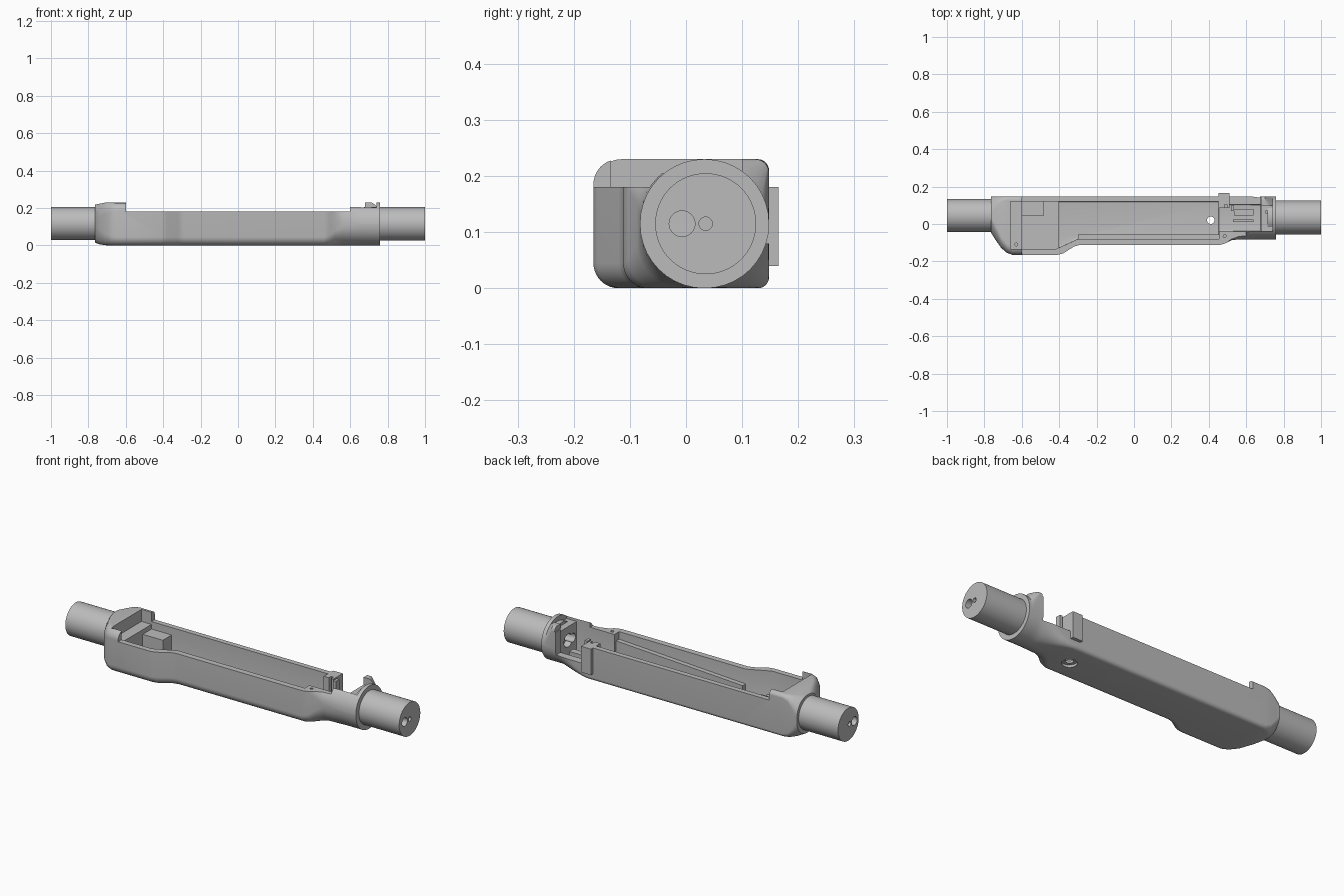
import bpy, bmesh, math
from mathutils import Matrix, Vector

old = bpy.data.objects.get("Cube")
if old:
    bpy.data.objects.remove(old, do_unlink=True)

grey = bpy.data.materials.new("plain_grey")
grey.use_nodes = True
grey.diffuse_color = (0.5, 0.5, 0.5, 1)
grey.node_tree.nodes["Principled BSDF"].inputs["Base Color"].default_value = (0.5, 0.5, 0.5, 1)


def finish(name, bm):
    bmesh.ops.recalc_face_normals(bm, faces=bm.faces)
    me = bpy.data.meshes.new(name)
    bm.to_mesh(me)
    bm.free()
    me.materials.append(grey)
    ob = bpy.data.objects.new(name, me)
    bpy.context.collection.objects.link(ob)
    return ob


def box(name, x, y, z, drop=0):
    # Box whose top may drop toward -x
    bm = bmesh.new()
    size = [b - a for a, b in (x, y, z)]
    mid = Vector([(a + b) / 2 for a, b in (x, y, z)])
    bmesh.ops.create_cube(bm, size=1, matrix=Matrix.Translation(mid) @ Matrix.Diagonal((*size, 1)))
    for v in bm.verts:
        if v.co.x < mid.x and v.co.z > mid.z:
            v.co.z -= drop
    return finish(name, bm)


def rod(name, r, start, end, sides=64):
    a, b = Vector(start), Vector(end)
    turn = (b - a).to_track_quat("Z", "Y").to_matrix().to_4x4()
    bm = bmesh.new()
    bmesh.ops.create_cone(bm, cap_ends=True, segments=sides, radius1=r, radius2=r,
                          depth=(b - a).length, matrix=Matrix.Translation((a + b) / 2) @ turn)
    return finish(name, bm)


def prism(name, outline, z0, z1, fillet):
    # Upright prism with rounded lower edges
    bm = bmesh.new()
    base = bm.faces.new([bm.verts.new((x, y, z0)) for x, y in outline])
    lower = list(base.edges)
    top = bmesh.ops.extrude_face_region(bm, geom=[base], use_keep_orig=True)
    bmesh.ops.translate(bm, vec=(0, 0, z1 - z0),
                        verts=[g for g in top["geom"] if isinstance(g, bmesh.types.BMVert)])
    bmesh.ops.recalc_face_normals(bm, faces=bm.faces)
    bmesh.ops.bevel(bm, geom=lower, offset=fillet, segments=4, profile=0.5, affect="EDGES")
    return finish(name, bm)


def section(x, y0, y1, z0, z1, rf, rbt, rbb):
    # Rounded rectangle across the body: front corners, back top and back bottom radii
    pts = []
    for cy, cz, r, start in ((y1 - rbt, z1 - rbt, rbt, 0), (y0 + rf, z1 - rf, rf, 90),
                             (y0 + rf, z0 + rf, rf, 180), (y1 - rbb, z0 + rbb, rbb, 270)):
        for i in range(11):
            a = math.radians(start + 9 * i)
            pts.append((x, cy + r * math.cos(a), cz + r * math.sin(a)))
    return pts


def loft(name, rings):
    bm = bmesh.new()
    loops = [[bm.verts.new(p) for p in ring] for ring in rings]
    n = len(loops[0])
    for a, b in zip(loops, loops[1:]):
        for i in range(n):
            j = (i + 1) % n
            bm.faces.new((a[i], a[j], b[j], b[i]))
    bm.faces.new(loops[0])
    bm.faces.new(loops[-1])
    return finish(name, bm)


def cut(ob, cutters):
    bpy.context.view_layer.objects.active = ob
    for c in cutters:
        c.hide_render = True
        m = ob.modifiers.new("cut", "BOOLEAN")
        m.operation, m.solver, m.object = "DIFFERENCE", "EXACT", c
        bpy.ops.object.modifier_apply(modifier=m.name)
    for c in cutters:
        bpy.data.objects.remove(c, do_unlink=True)


# Outer shell, from the narrow end through the wide pocket to the round collar
BACK = 0.148
body = loft("body_shell", [section(*s) for s in (
    (-0.765, -0.045, BACK, 0.015, 0.218, 0.095, 0.09, 0.09),
    (-0.74, -0.085, BACK, 0.006, 0.223, 0.08, 0.06, 0.06),
    (-0.71, -0.128, BACK, 0.001, 0.229, 0.06, 0.03, 0.03),
    (-0.68, -0.154, BACK, 0, 0.23, 0.05, 0.02, 0.02),
    (-0.65, -0.165, BACK, 0, 0.23, 0.045, 0.02, 0.02),
    (-0.41, -0.165, BACK, 0, 0.23, 0.045, 0.02, 0.02),
    (-0.38, -0.158, BACK, 0, 0.23, 0.045, 0.02, 0.02),
    (-0.32, -0.12, BACK, 0, 0.23, 0.045, 0.02, 0.02),
    (-0.29, -0.112, BACK, 0, 0.23, 0.045, 0.02, 0.02),
    (0.46, -0.112, BACK, 0, 0.23, 0.045, 0.02, 0.02),
    (0.49, -0.103, BACK, 0, 0.23, 0.055, 0.02, 0.02),
    (0.52, -0.087, BACK, 0, 0.23, 0.08, 0.02, 0.03),
    (0.56, -0.082, BACK, 0, 0.23, 0.105, 0.02, 0.05),
    (0.66, -0.082, BACK, 0, 0.23, 0.114, 0.02, 0.114),
    (0.7, -0.082, BACK, 0, 0.23, 0.114, 0.025, 0.114),
    (0.74, -0.082, BACK, 0, 0.23, 0.114, 0.114, 0.114),
    (0.76, -0.082, BACK, 0, 0.23, 0.114, 0.114, 0.114))])

wide = [(-0.6, -0.135), (-0.42, -0.135), (-0.3, -0.08), (0.455, -0.08),
        (0.455, 0.12), (-0.6, 0.12)]
narrow = [(0.4, -0.04), (0.68, -0.04), (0.68, 0.105), (0.4, 0.105)]
cut(body, [
    box("rim_cut", (-0.6, 0.6), (-0.3, 0.3), (0.18, 0.4)),
    box("step_cut", (0.59, 0.68), (-0.3, 0.3), (0.205, 0.4)),
    prism("main_cavity", wide, 0.025, 0.4, 0.008),
    box("shelf_cut", (-0.66, -0.59), (-0.135, 0.12), (0.165, 0.4)),
    prism("end_cavity", narrow, 0.03, 0.4, 0.008),
    box("back_opening", (0.51, 0.675), (0.07, 0.3), (0.08, 0.4)),
    box("collar_recess", (0.67, 0.74), (-0.04, 0.1), (0.19, 0.4)),
    box("collar_front_cut", (0.67, 0.73), (-0.2, 0.1), (0.205, 0.4)),
    rod("floor_hole", 0.02, (0.41, 0.02, -0.1), (0.41, 0.02, 0.1), 32),
    rod("floor_countersink", 0.037, (0.41, 0.02, -0.1), (0.41, 0.02, 0.013), 32),
    rod("collar_hole", 0.035, (0.66, 0.033, 0.115), (0.72, 0.033, 0.115), 32),
    rod("front_screw_hole", 0.008, (0.485, -0.065, 0.12), (0.485, -0.065, 0.3), 16),
    rod("shelf_screw_hole", 0.008, (-0.63, -0.11, 0.12), (-0.63, -0.11, 0.3), 16),
    rod("collar_screw_hole", 0.008, (0.71, 0.065, 0.15), (0.71, 0.065, 0.3), 16),
])

# Round end grips: the right bore is blind, the left one opens into the tray
right_grip = rod("right_grip", 0.088, (-1, 0.045, 0.117), (-0.7, 0.045, 0.117))
left_grip = rod("left_grip", 0.09, (0.715, 0.035, 0.115), (1, 0.035, 0.115))
for grip, outer, inner in ((right_grip, -1.1, -0.76), (left_grip, 1.1, 0.65)):
    cut(grip, [rod("cable_bore", 0.023, (outer, -0.007, 0.115), (inner, -0.007, 0.115), 32),
               rod("pin_bore", 0.012, (outer, 0.035, 0.115), (inner, 0.035, 0.115), 24)])
cut(body, [rod("collar_bore", 0.023, (0.65, -0.007, 0.115), (0.8, -0.007, 0.115), 32)])

# Latch post on the back wall, with its screw hole and slot
post = box("latch_post", (0.452, 0.51), (0.085, 0.165), (0.04, 0.18))
cut(post, [rod("post_hole", 0.008, (0.47, 0.13, 0.12), (0.47, 0.13, 0.3), 16),
           box("post_slot", (0.483, 0.497), (0.08, 0.14), (0.08, 0.3))])

# Inner fittings
parts = [body, right_grip, left_grip, post,
         box("latch_finger", (0.518, 0.535), (0.07, 0.1), (0.02, 0.18)),
         box("pocket_block", (-0.61, -0.48), (0.045, 0.125), (0.02, 0.14)),
         box("pocket_floor_step", (-0.61, -0.4), (-0.14, 0.125), (0.02, 0.053)),
         box("front_ledge", (-0.3, 0.46), (-0.085, -0.055), (0.02, 0.14), drop=0.04),
         box("switch_block", (0.535, 0.64), (0.045, 0.08), (0.02, 0.085)),
         box("floor_rib", (0.53, 0.64), (0.01, 0.025), (0.02, 0.05))]

bpy.ops.object.select_all(action="DESELECT")
for p in parts:
    p.select_set(True)
bpy.context.view_layer.objects.active = body
bpy.ops.object.shade_smooth_by_angle(angle=math.radians(32))
